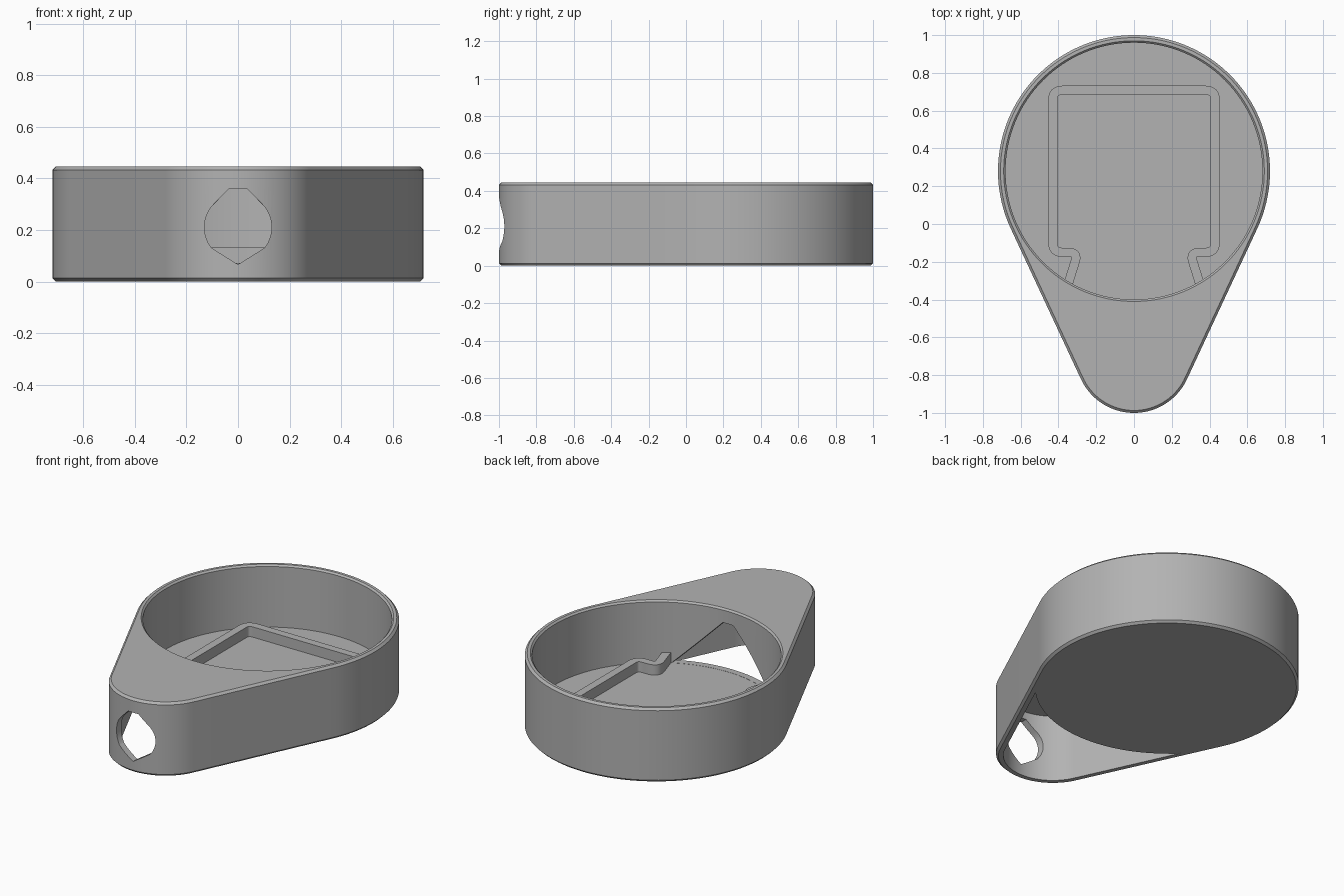
import bpy, bmesh
from math import sin, cos, pi, asin, radians
from mathutils import Vector

cube = bpy.data.objects.get("Cube")
if cube:
    bpy.data.objects.remove(cube, do_unlink=True)

GREY = (0.45, 0.45, 0.45, 1)
grey = bpy.data.materials.new("plain grey")
grey.use_nodes = True
grey.diffuse_color = GREY
grey.node_tree.nodes["Principled BSDF"].inputs["Base Color"].default_value = GREY

CUP_Y, CUP_R = 0.28, 0.72
NOSE_Y, NOSE_R = -0.69, 0.31
HEIGHT, WALL, EDGE, FLOOR = 0.445, 0.04, 0.013, 0.07


def arc(cx, cy, r, a0, a1, n):
    return [(cx + r * cos(a0 + (a1 - a0) * i / n), cy + r * sin(a0 + (a1 - a0) * i / n))
            for i in range(n + 1)]


def circle(r):
    return arc(0, CUP_Y, r, 0, 2 * pi, 128)[:-1]


def teardrop(inset):
    # large and small circle joined by their common tangents
    a = asin((CUP_R - NOSE_R) / (CUP_Y - NOSE_Y))
    return (arc(0, CUP_Y, CUP_R - inset, -a, pi + a, 96)
            + arc(0, NOSE_Y, NOSE_R - inset, pi + a, 2 * pi - a, 48))


def loft(name, rings):
    # closed solid through rings of 3D points
    bm = bmesh.new()
    loops = [[bm.verts.new(p) for p in ring] for ring in rings]
    n = len(loops[0])
    for low, high in zip(loops, loops[1:]):
        for i in range(n):
            j = (i + 1) % n
            bm.faces.new((low[i], low[j], high[j], high[i]))
    bm.faces.new(loops[0][::-1])
    bm.faces.new(loops[-1])
    bmesh.ops.recalc_face_normals(bm, faces=bm.faces)
    mesh = bpy.data.meshes.new(name)
    bm.to_mesh(mesh)
    bm.free()
    mesh.materials.append(grey)
    obj = bpy.data.objects.new(name, mesh)
    bpy.context.collection.objects.link(obj)
    return obj


def upright(name, levels):
    return loft(name, [[(x, y, z) for x, y in ring] for ring, z in levels])


def along_y(name, profile, y0, y1):
    return loft(name, [[(x, y, z) for x, z in profile] for y in (y0, y1)])


def cut(obj, cutter):
    cutter.hide_render = True
    mod = obj.modifiers.new("cut", "BOOLEAN")
    mod.operation, mod.solver, mod.object = "DIFFERENCE", "EXACT", cutter
    bpy.context.view_layer.update()
    result = obj.evaluated_get(bpy.context.evaluated_depsgraph_get())
    mesh = bpy.data.meshes.new_from_object(result)
    obj.modifiers.clear()
    obj.data = mesh
    bpy.data.objects.remove(cutter, do_unlink=True)


def smooth(obj):
    bpy.ops.object.select_all(action="DESELECT")
    obj.select_set(True)
    bpy.context.view_layer.objects.active = obj
    bpy.ops.object.shade_smooth_by_angle(angle=radians(25))


# Teardrop body with bevelled top and bottom edges
body = upright("body", [(teardrop(EDGE), 0), (teardrop(0), EDGE),
                        (teardrop(0), HEIGHT - EDGE), (teardrop(EDGE), HEIGHT)])

# Hollow under the tail, stopping at the outside of the round cup
hollow = upright("tail_hollow", [(teardrop(WALL), -0.1), (teardrop(WALL), HEIGHT - WALL)])
cut(hollow, upright("cup_outside", [(circle(CUP_R), -0.2), (circle(CUP_R), 0.6)]))
cut(body, hollow)

# Round cup, open at the top
bore = CUP_R - WALL
cut(body, upright("cup_bore", [(circle(bore), FLOOR), (circle(bore), HEIGHT - 0.01),
                               (circle(bore + 0.01), HEIGHT), (circle(bore + 0.01), 0.6)]))

# Sloped opening from the cup into the tail
cut(body, along_y("cup_opening", [(-0.32, FLOOR + 0.001), (0.32, FLOOR + 0.001),
                                  (0.034, 0.36), (-0.034, 0.36)], -0.55, -0.2))

# Nose hole: round sides, clipped peak, pointed base
side = arc(0, 0.21, 0.13, -0.66, pi / 4, 20) + [(0.034, 0.36)]
hole = [(0, 0.066)] + side + [(-x, z) for x, z in reversed(side)]
cut(body, along_y("nose_hole", hole, -1.1, -0.6))
smooth(body)


# Retaining ridge on the cup floor
def fillet(points, radius, n=6):
    out = [Vector(points[0])]
    for p, q, r in zip(points, points[1:], points[2:]):
        p, q, r = Vector(p), Vector(q), Vector(r)
        a = q + (p - q).normalized() * radius
        b = q + (r - q).normalized() * radius
        for i in range(n + 1):
            t = i / n
            out.append(a * (1 - t) ** 2 + q * 2 * t * (1 - t) + b * t * t)
    return out + [Vector(points[-1])]


half = [(0.348, -0.315), (0.296, -0.15), (0.43, -0.15), (0.43, 0.708)]
path = fillet(half + [(-x, y) for x, y in reversed(half)], 0.05)
left, right = [], []
for i, p in enumerate(path):
    before = (p - path[max(i - 1, 0)]).normalized()
    after = (path[min(i + 1, len(path) - 1)] - p).normalized()
    d = (before + after).normalized()
    offset = Vector((-d.y, d.x)) * 0.024
    left.append(p + offset)
    right.append(p - offset)
outline = [tuple(v) for v in left + right[::-1]]
ridge = upright("retaining_ridge", [(outline, FLOOR - 0.01), (outline, 0.132)])
smooth(ridge)
